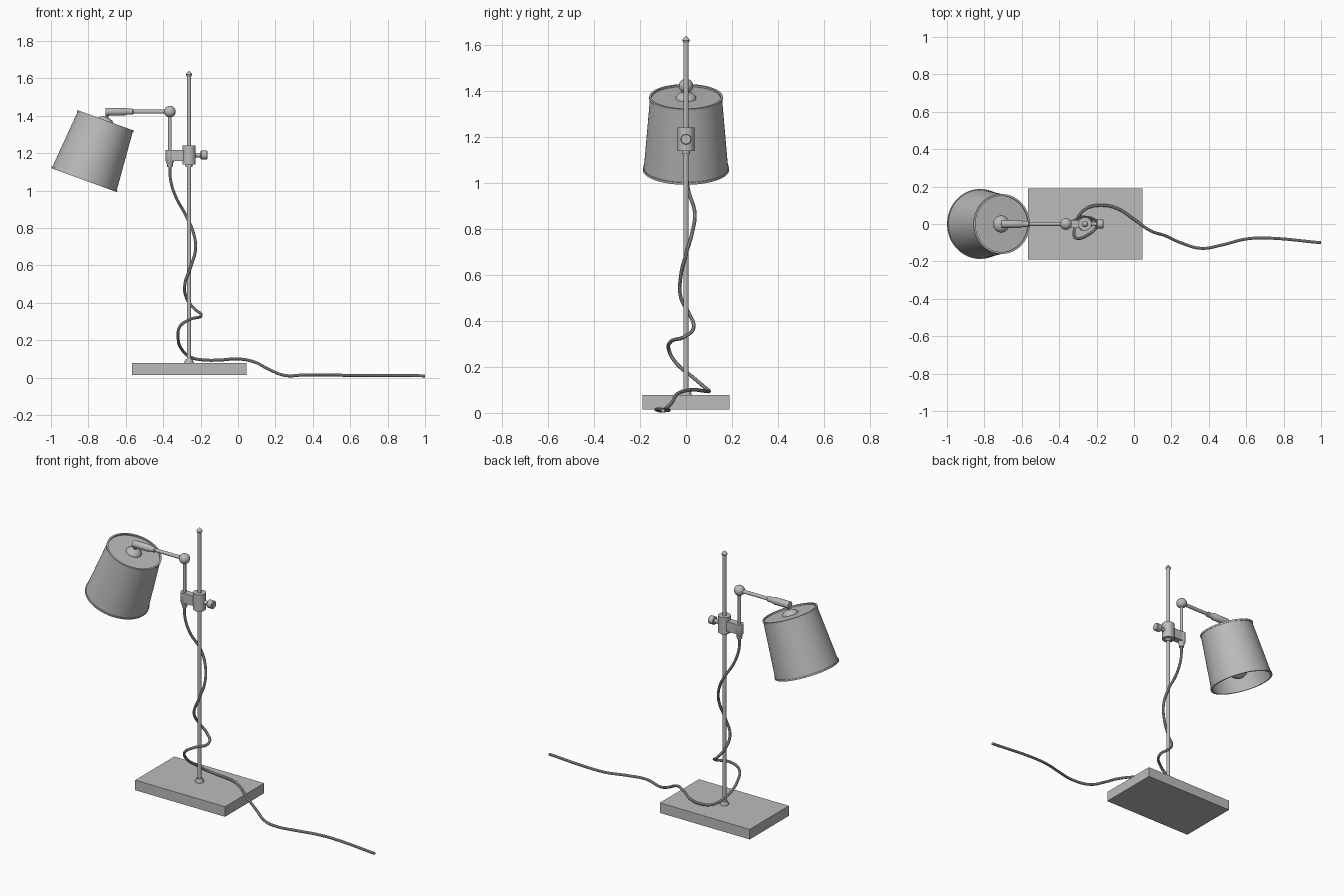
import bpy
import bmesh
from math import radians
from mathutils import Matrix, Vector

default_cube = bpy.data.objects.get("Cube")
if default_cube:
    bpy.data.objects.remove(default_cube, do_unlink=True)

# One grey for the whole lamp
grey = bpy.data.materials.new("plain_grey")
grey.use_nodes = True
grey.diffuse_color = (0.5, 0.5, 0.5, 1)
grey.node_tree.nodes["Principled BSDF"].inputs["Base Color"].default_value = grey.diffuse_color

UP = Matrix.Identity(4)
ALONG_X = Matrix.Rotation(radians(90), 4, "Y")


def finish(obj, smooth=True):
    """Assign the material and shade the part."""
    obj.data.materials.append(grey)
    bpy.ops.object.select_all(action="DESELECT")
    obj.select_set(True)
    bpy.context.view_layer.objects.active = obj
    if smooth:
        bpy.ops.object.shade_smooth_by_angle(angle=radians(35))
    return obj


def add_mesh(name, bm, smooth=True):
    mesh = bpy.data.meshes.new(name)
    bmesh.ops.recalc_face_normals(bm, faces=bm.faces)
    bm.to_mesh(mesh)
    bm.free()
    obj = bpy.data.objects.new(name, mesh)
    bpy.context.collection.objects.link(obj)
    return finish(obj, smooth)


def lathe(name, profile, origin=(0, 0, 0), turn=UP, closed=False, sides=40):
    """Spin a (radius, height) profile round its axis, then place it."""
    bm = bmesh.new()
    verts = [bm.verts.new((r, 0, h)) for r, h in profile]
    pairs = list(zip(verts, verts[1:]))
    if closed:
        pairs.append((verts[-1], verts[0]))
    edges = [bm.edges.new(pair) for pair in pairs]
    bmesh.ops.spin(bm, geom=verts + edges, cent=(0, 0, 0), axis=(0, 0, 1),
                   angle=radians(360), steps=sides, use_duplicate=False)
    bmesh.ops.remove_doubles(bm, verts=bm.verts, dist=0.0001)
    bm.transform(Matrix.Translation(origin) @ turn)
    return add_mesh(name, bm)


def rod(name, radius, low, high, origin, turn=UP):
    profile = [(0, low), (radius, low), (radius, high), (0, high)]
    return lathe(name, profile, origin, turn, sides=32)


def box(name, low, high):
    low, high = Vector(low), Vector(high)
    bm = bmesh.new()
    bmesh.ops.create_cube(bm, size=1)
    bm.transform(Matrix.Translation((low + high) / 2)
                 @ Matrix.Diagonal((*(high - low), 1)))
    return add_mesh(name, bm, False)


def ball(name, radius, origin):
    bm = bmesh.new()
    bmesh.ops.create_uvsphere(bm, u_segments=32, v_segments=20, radius=radius)
    bm.transform(Matrix.Translation(origin))
    return add_mesh(name, bm)


def tube(name, points, radius):
    """Round cord through the points, turned into a mesh."""
    curve = bpy.data.curves.new(name, "CURVE")
    curve.dimensions = "3D"
    curve.bevel_depth = radius
    curve.bevel_resolution = 3
    curve.resolution_u = 8
    curve.use_fill_caps = True
    spline = curve.splines.new("BEZIER")
    spline.bezier_points.add(len(points) - 1)
    for knot, point in zip(spline.bezier_points, points):
        knot.co = point
        knot.handle_left_type = knot.handle_right_type = "AUTO"
    obj = bpy.data.objects.new(name, curve)
    bpy.context.collection.objects.link(obj)
    bpy.ops.object.select_all(action="DESELECT")
    obj.select_set(True)
    bpy.context.view_layer.objects.active = obj
    bpy.ops.object.convert(target="MESH")
    return finish(bpy.context.object)


POLE_X, ARM_X = -0.262, -0.364
CLAMP_Z, ARM_Z = 1.19, 1.422

# Base, pole and finial
box("base", (-0.567, -0.19, 0.015), (0.045, 0.19, 0.077))
lathe("pole_collar", [(0, 0.07), (0.024, 0.07), (0.024, 0.085), (0.017, 0.1), (0, 0.1)],
      (POLE_X, 0, 0))
rod("pole", 0.0115, 0.07, 1.62, (POLE_X, 0, 0))
lathe("finial", [(0, 1.61), (0.012, 1.61), (0.017, 1.62), (0.014, 1.627), (0, 1.641)],
      (POLE_X, 0, 0))

# Sliding clamp with its bracket and thumb screw
rod("clamp", 0.036, -0.05, 0.052, (POLE_X, 0, CLAMP_Z))
rod("clamp_ring", 0.018, -0.064, -0.05, (POLE_X, 0, CLAMP_Z))
box("clamp_bracket", (ARM_X, -0.021, 1.158), (POLE_X, 0.021, 1.218))
lathe("arm_socket", [(0, 1.125), (0.014, 1.125), (0.018, 1.15), (0.024, 1.16),
                     (0.024, 1.218), (0, 1.218)], (ARM_X, 0, 0))
rod("screw_shaft", 0.012, 0, 0.07, (POLE_X, 0, CLAMP_Z), ALONG_X)
lathe("screw_knob", [(0, 0.062), (0.02, 0.062), (0.024, 0.066), (0.024, 0.095),
                     (0.02, 0.099), (0, 0.099)], (POLE_X, 0, CLAMP_Z), ALONG_X)

# Arm
rod("upright_arm", 0.0095, 1.2, ARM_Z, (ARM_X, 0, 0))
ball("elbow_ball", 0.031, (ARM_X, 0, ARM_Z))
rod("cross_arm", 0.0105, -0.21, 0, (ARM_X, 0, ARM_Z), ALONG_X)
lathe("arm_handle", [(0, -0.345), (0.021, -0.345), (0.021, -0.24), (0.016, -0.232),
                     (0.016, -0.2), (0.012, -0.195), (0, -0.195)],
      (ARM_X, 0, ARM_Z), ALONG_X)

# Tilted shade: open below, closed above by a sunken disc
TILT = Matrix.Rotation(radians(20), 4, "Y")
MOUTH = (-0.8235, 0, 1.056)
TOP = 0.34
lathe("shade", [(0.184, 0), (0.156, TOP), (0.151, TOP), (0.179, 0)],
      MOUTH, TILT, closed=True, sides=64)
for name, radius, low in (("lower_rim", 0.187, 0), ("upper_rim", 0.16, TOP - 0.01)):
    lathe(name, [(radius, low), (radius, low + 0.01), (radius - 0.01, low + 0.01),
                 (radius - 0.01, low)], MOUTH, TILT, closed=True, sides=64)
rod("shade_top", 0.155, TOP - 0.014, TOP - 0.008, MOUTH, TILT)
lathe("shade_cap", [(0.045, TOP - 0.01), (0.043, TOP), (0.034, TOP + 0.01),
                    (0.018, TOP + 0.017), (0, TOP + 0.019)], MOUTH, TILT)
tube("shade_hook", [(-0.706, 0, 1.38), (-0.7, 0, 1.4), (-0.692, 0, ARM_Z)], 0.009)

# Bulb and its holder
lathe("bulb_holder", [(0, 0.22), (0.03, 0.22), (0.03, TOP - 0.012), (0, TOP - 0.012)],
      MOUTH, TILT)
lathe("bulb", [(0, 0.025), (0.022, 0.03), (0.042, 0.043), (0.054, 0.063), (0.057, 0.085),
               (0.052, 0.11), (0.04, 0.14), (0.029, 0.17), (0.025, 0.225)], MOUTH, TILT)

# Cord winding down the pole, over the base and along the floor
tube("cord", [
    (ARM_X, 0, 1.13), (-0.361, 0, 1.06), (-0.334, 0.01, 0.97), (-0.28, 0.038, 0.87),
    (-0.24, 0.026, 0.78), (-0.227, 0, 0.69), (-0.25, -0.022, 0.6), (-0.284, -0.022, 0.5),
    (-0.275, 0.017, 0.425), (-0.235, 0.033, 0.37), (-0.197, 0, 0.335),
    (-0.26, -0.066, 0.31), (-0.31, -0.075, 0.275), (-0.32, -0.045, 0.22),
    (-0.303, 0.03, 0.155), (-0.25, 0.085, 0.108), (-0.17, 0.1, 0.094),
    (-0.09, 0.083, 0.095), (0, 0.025, 0.1), (0.09, -0.037, 0.083), (0.168, -0.063, 0.043),
    (0.25, -0.1, 0.012), (0.36, -0.13, 0.015), (0.47, -0.112, 0.015),
    (0.6, -0.08, 0.012), (0.7, -0.075, 0.012), (1, -0.1, 0.01)], 0.008)
